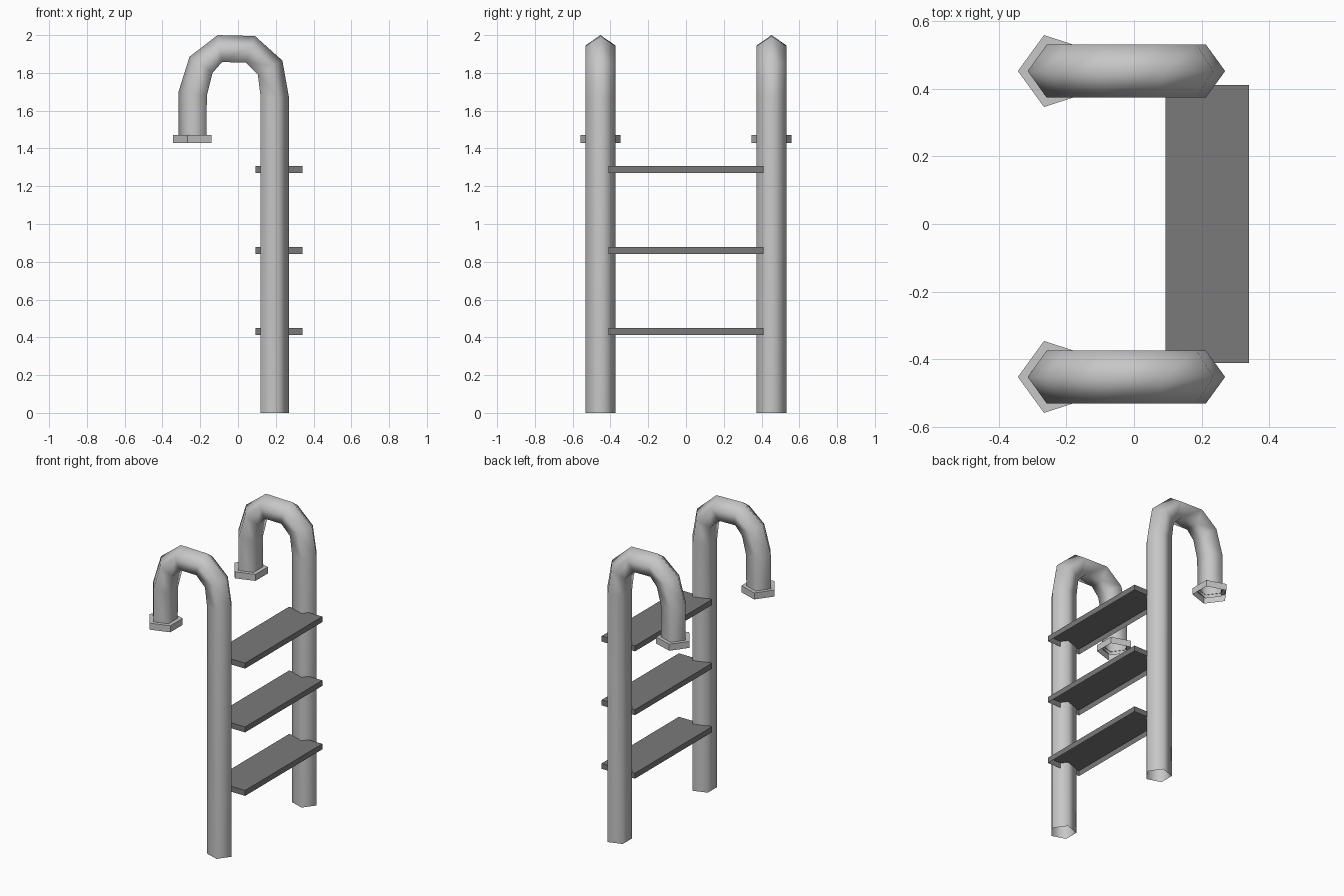
import bpy, math

if "Cube" in bpy.data.objects:
    bpy.data.objects.remove(bpy.data.objects["Cube"])


def material(name, v):
    m = bpy.data.materials.new(name)
    m.diffuse_color = (v, v, v, 1)
    m.use_nodes = True
    m.node_tree.nodes["Principled BSDF"].inputs["Base Color"].default_value = m.diffuse_color
    return m


steel = material("light steel", 0.57)
grey = material("dark grey tread", 0.195)


def make(name, verts, faces, mat, smooth=False):
    me = bpy.data.meshes.new(name)
    me.from_pydata(verts, [], faces)
    me.materials.append(mat)
    for p in me.polygons:
        p.use_smooth = smooth
    ob = bpy.data.objects.new(name, me)
    bpy.context.collection.objects.link(ob)
    return ob


def bridge(rings, n):
    # quads between consecutive rings of n points
    return [(r * n + k, r * n + (k + 1) % n, (r + 1) * n + (k + 1) % n, (r + 1) * n + k)
            for r in range(rings - 1) for k in range(n)]


# hooked rail: outer ridge and inner flat of a five-sided tube, as (x, z)
outer = [(.27, 0), (.27, 1.67), (.235, 1.865), (.09, 1.995), (-.108, 2.0),
         (-.257, 1.885), (-.315, 1.70), (-.315, 1.45)]
inner = [(.12, 0), (.12, 1.67), (.105, 1.79), (.04, 1.855), (-.085, 1.857),
         (-.135, 1.80), (-.165, 1.68), (-.167, 1.45)]
# (blend from outer to inner, sideways offset)
section = [(0, 0), (.382, .079), (1, .049), (1, -.049), (.382, -.079)]

for side, y0 in (("back", .453), ("front", -.453)):
    verts = [(o[0] + (i[0] - o[0]) * t, y0 + dy, o[1] + (i[1] - o[1]) * t)
             for o, i in zip(outer, inner) for t, dy in section]
    faces = [f[::-1] for f in bridge(len(outer), 5)]
    make(side + "_rail", verts, faces, steel, True)

    # five-sided collar at the hook end, open underneath
    verts = []
    for r, z in ((.08, 1.472), (.112, 1.472), (.112, 1.428)):
        for k in range(5):
            a = math.pi + k * math.tau / 5
            verts.append((-.232 + r * math.cos(a), y0 + r * math.sin(a), z))
    make(side + "_collar", verts, [f[::-1] for f in bridge(3, 5)], steel)

# treads: shallow trays, open underneath
x0, x1, y0, y1 = .093, .341, -.411, .411
for n, z in enumerate((.45, .878, 1.308)):
    verts = [(x, y, h) for h in (z - .037, z)
             for x, y in ((x0, y0), (x1, y0), (x1, y1), (x0, y1))]
    make("tread_%d" % (n + 1), verts, bridge(2, 4) + [(4, 5, 6, 7)], grey)
